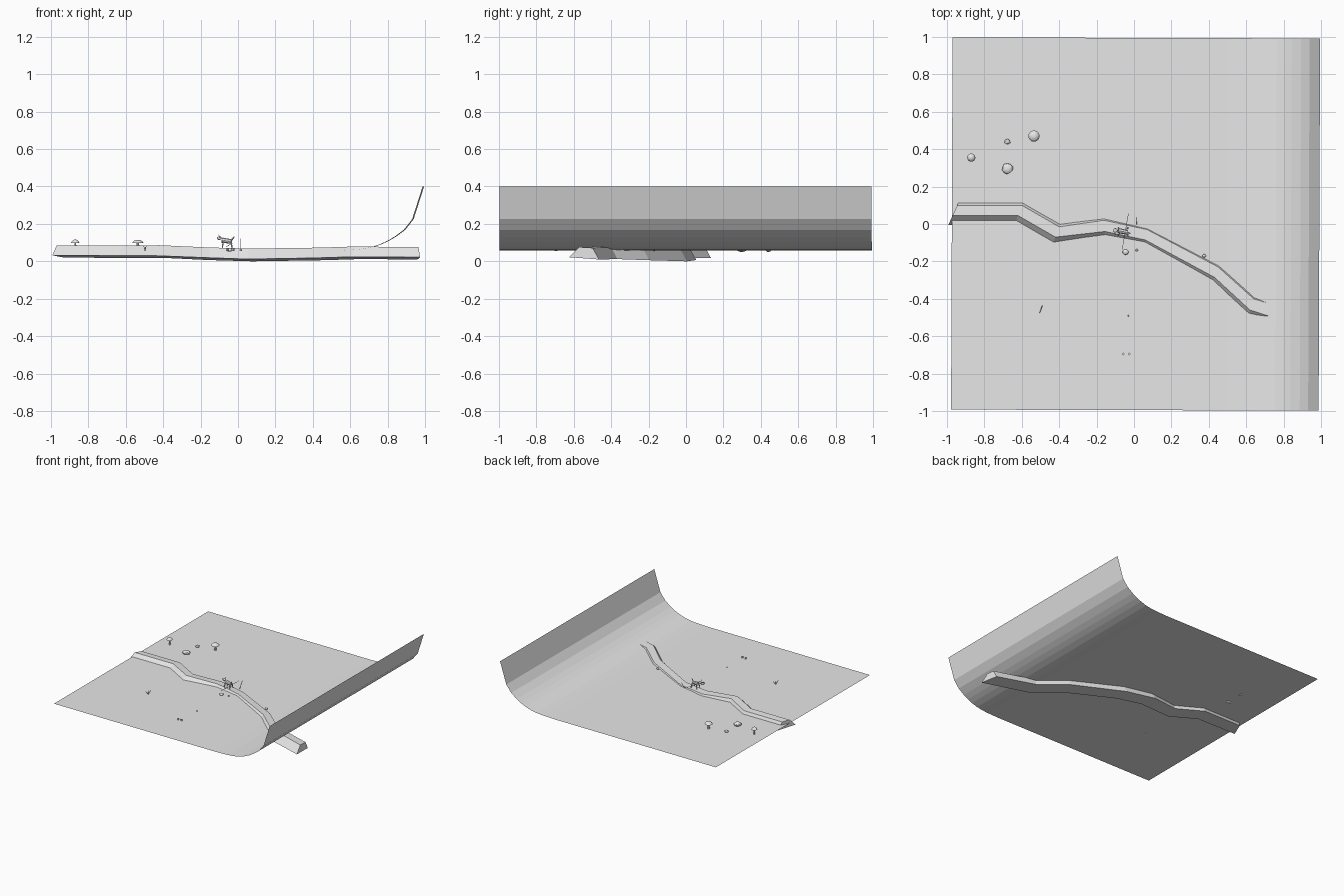
import bpy, bmesh, math, random
from mathutils import Vector

if "Cube" in bpy.data.objects:
    bpy.data.objects.remove(bpy.data.objects["Cube"])

random.seed(4)
GROUND = 0.057

grey = bpy.data.materials.new("plain grey")
grey.diffuse_color = (0.8, 0.8, 0.8, 1)
grey.use_nodes = True
grey.node_tree.nodes["Principled BSDF"].inputs["Base Color"].default_value = grey.diffuse_color


def add_object(name, bm, smooth=False, recalc=True):
    if recalc:
        bmesh.ops.recalc_face_normals(bm, faces=bm.faces)
    for f in bm.faces:
        f.smooth = smooth
    mesh = bpy.data.meshes.new(name)
    bm.to_mesh(mesh)
    bm.free()
    mesh.materials.append(grey)
    ob = bpy.data.objects.new(name, mesh)
    bpy.context.collection.objects.link(ob)
    return ob


def loft(name, rings, closed):
    """Skin a row of equal-length rings; closed rings also get end caps."""
    bm = bmesh.new()
    vs = [[bm.verts.new(p) for p in r] for r in rings]
    n = len(rings[0])
    for a, b in zip(vs, vs[1:]):
        for i in range(n if closed else n - 1):
            j = (i + 1) % n
            bm.faces.new((a[i], b[i], b[j], a[j]))
    if closed:
        bm.faces.new(vs[0])
        bm.faces.new(vs[-1])
    return add_object(name, bm, recalc=closed)


def rod(name, a, b, r1, r2=None, sides=6):
    """Tapered stick between two points."""
    a, b = Vector(a), Vector(b)
    bm = bmesh.new()
    bmesh.ops.create_cone(bm, cap_ends=True, segments=sides, radius1=r1,
                          radius2=r1 if r2 is None else r2, depth=(b - a).length)
    ob = add_object(name, bm)
    ob.rotation_mode = 'QUATERNION'
    ob.rotation_quaternion = (b - a).to_track_quat('Z', 'Y')
    ob.location = (a + b) / 2
    return ob


def ball(name, loc, size, rough=0.0):
    bm = bmesh.new()
    bmesh.ops.create_icosphere(bm, subdivisions=2, radius=1)
    for v in bm.verts:
        v.co *= 1 + random.uniform(-rough, rough)
    ob = add_object(name, bm, smooth=rough == 0)
    ob.location = loc
    ob.scale = size
    return ob


def mushroom(x, y, r, base, top):
    rod("mushroom_stem", (x, y, base), (x, y, top - 0.012), r * 0.3, r * 0.2, 8)
    cap = [(1.0, -0.02), (0.97, 0.2), (0.7, 0.7), (0.35, 0.95), (0.05, 1.0)]
    rim, n = top - 0.018, 16
    rings = [[(x + r * k * math.cos(t * math.tau / n), y + r * k * math.sin(t * math.tau / n),
               rim + 0.018 * h) for t in range(n)] for k, h in cap]
    loft("mushroom_cap", rings, True)


# Ground sheet curling up into a bank on the right
profile = [(-0.974, GROUND), (0.5, GROUND), (0.6, 0.06), (0.66, 0.065), (0.71, 0.074),
           (0.76, 0.09), (0.80, 0.108), (0.84, 0.131), (0.89, 0.168), (0.935, 0.225),
           (0.991, 0.40)]
rows = [[(x + 0.004 * y, y - 0.003 * x, z) for y in (-0.995, 0.995)] for x, z in profile]
loft("ground_sheet", rows, False)

# Ridge: front top edge, back top edge, top height, bottom height
stations = [
    ((-0.97, 0.045), (-0.945, 0.10), 0.084, 0.020),
    ((-0.62, 0.045), (-0.60, 0.10), 0.084, 0.018),
    ((-0.42, -0.07), (-0.40, -0.015), 0.086, 0.018),
    ((-0.155, -0.04), (-0.16, 0.02), 0.074, 0.007),
    ((0.06, -0.085), (0.07, -0.03), 0.068, 0.0),
    ((0.43, -0.285), (0.45, -0.23), 0.073, 0.006),
    ((0.62, -0.46), (0.64, -0.40), 0.079, 0.012),
    ((0.965, -0.57), (0.965, -0.50), 0.076, 0.010),
]
rings = []
for (fx, fy), (bx, by), top, low in stations:
    d = Vector((bx - fx, by - fy)).normalized()
    if fx > 0.9:
        d = Vector((-0.15, 1))
    f = Vector((fx, fy)) - d * 0.055
    b = Vector((bx, by)) + d * 0.035
    rings.append([(f.x, f.y, low + 0.012), (fx, fy, top), (bx, by, top - 0.004), (b.x, b.y, low)])
loft("ridge", rings, True)

# Mushrooms and rocks on the far left
mushroom(-0.87, 0.355, 0.022, GROUND, 0.116)
mushroom(-0.535, 0.47, 0.030, GROUND, 0.115)
ball("large_rock", (-0.677, 0.297, 0.066), (0.029, 0.029, 0.017), 0.08)
ball("small_rock", (-0.677, 0.44, 0.061), (0.016, 0.015, 0.011), 0.08)

# Little animal standing on the ridge
rod("animal_body", (-0.085, -0.035, 0.113), (-0.035, -0.045, 0.106), 0.014, 0.012, 8)
ball("animal_head", (-0.10, -0.035, 0.124), (0.013, 0.011, 0.010))
for side in (-1, 1):
    y = -0.04 + side * 0.014
    rod("ear", (-0.097, y, 0.127), (-0.104, y + side * 0.004, 0.144), 0.003, 0.001)
    rod("front_leg", (-0.078, y, 0.11), (-0.084, y + side * 0.006, 0.073), 0.004, 0.003)
    rod("back_leg", (-0.038, y, 0.108), (-0.032, y + side * 0.006, 0.072), 0.005, 0.003)
rod("tail", (-0.036, -0.045, 0.112), (-0.02, -0.05, 0.132), 0.005, 0.003)
rod("long_pole", (-0.03, 0.055, 0.098), (-0.063, -0.135, 0.078), 0.0015)

# Post, pebbles and small plants
rod("post", (0.015, 0.0, 0.066), (0.015, 0.036, 0.12), 0.002)
ball("pebble", (-0.045, -0.15, 0.061), (0.016, 0.015, 0.010))
ball("pebble", (0.015, -0.14, 0.06), (0.007, 0.006, 0.006))
ball("pebble", (0.375, -0.17, 0.063), (0.010, 0.009, 0.008))
ball("pebble", (-0.03, -0.49, 0.059), (0.004, 0.004, 0.004))
for lean in (-1, 0, 1):
    rod("twig", (-0.497, -0.455, GROUND), (-0.497 + lean * 0.008, -0.455 + lean * 0.022, 0.086),
        0.002, 0.001)

# Pair of small blocks near the front
for x in (-0.057, -0.026):
    rod("block", (x, -0.695, GROUND - 0.002), (x, -0.695, 0.070), 0.008, sides=4)
